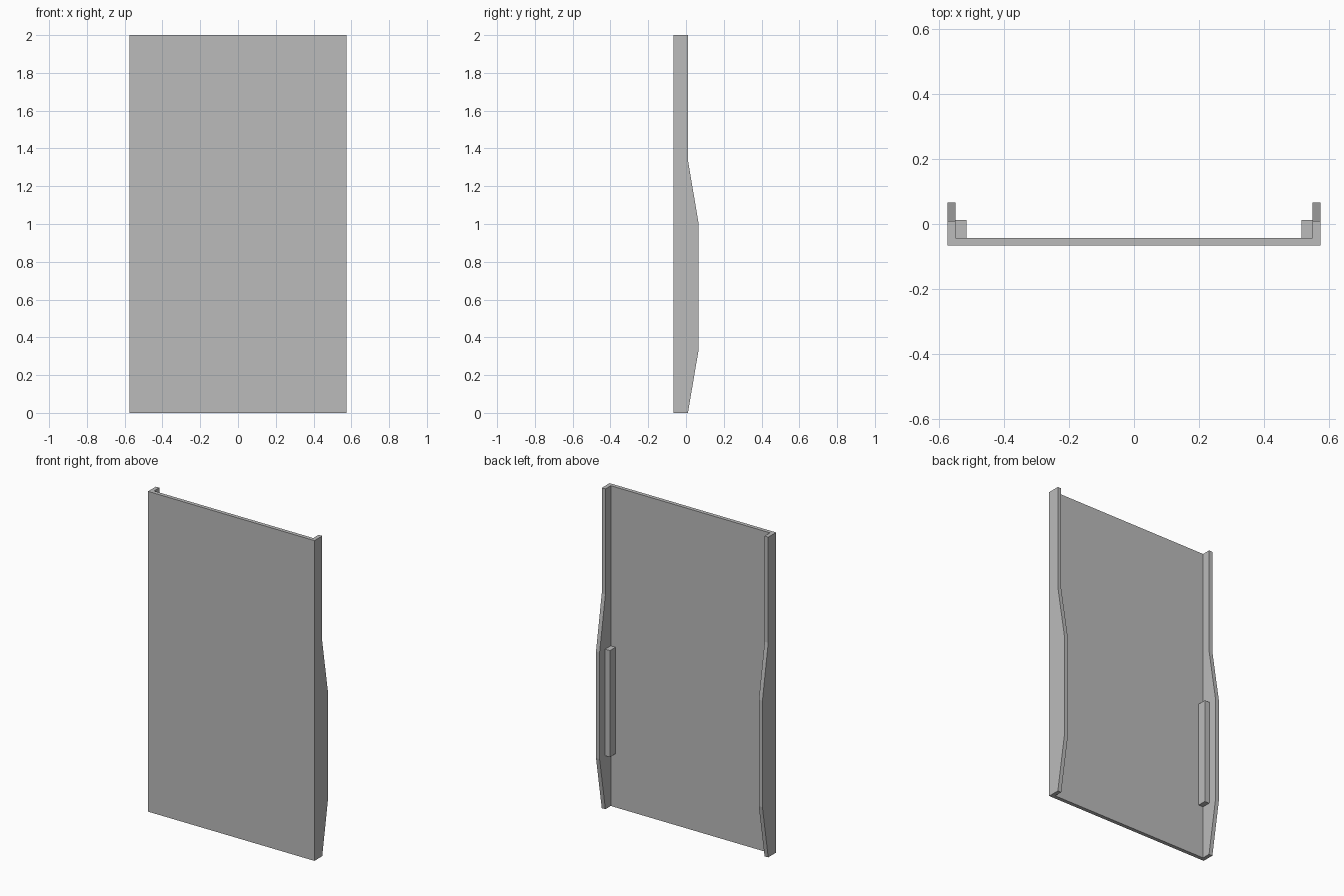
import bpy
import bmesh

cube = bpy.data.objects.get("Cube")
if cube:
    bpy.data.objects.remove(cube, do_unlink=True)

HALF_WIDTH = 0.575
FLANGE = 0.025
FRONT, PANEL_BACK, RIM = -0.067, -0.043, 0.01

grey = bpy.data.materials.new("plain_grey")
grey.use_nodes = True
colour = (0.5, 0.5, 0.5, 1)
grey.diffuse_color = colour
grey.node_tree.nodes["Principled BSDF"].inputs["Base Color"].default_value = colour


def extrude_x(name, profile, x0, x1):
    """Extrude a (y, z) profile from x0 to x1."""
    bm = bmesh.new()
    face = bm.faces.new([bm.verts.new((x0, y, z)) for y, z in profile])
    result = bmesh.ops.extrude_face_region(bm, geom=[face])
    verts = [v for v in result["geom"] if isinstance(v, bmesh.types.BMVert)]
    bmesh.ops.translate(bm, verts=verts, vec=(x1 - x0, 0, 0))
    bmesh.ops.recalc_face_normals(bm, faces=bm.faces)
    mesh = bpy.data.meshes.new(name)
    bm.to_mesh(mesh)
    bm.free()
    mesh.materials.append(grey)
    obj = bpy.data.objects.new(name, mesh)
    bpy.context.collection.objects.link(obj)
    return obj


def rectangle(y0, y1, z0, z1):
    return [(y0, z0), (y1, z0), (y1, z1), (y0, z1)]


# Flat front sheet between the two side flanges
inner = HALF_WIDTH - FLANGE
extrude_x("front_panel", rectangle(FRONT, PANEL_BACK, 0, 2), -inner, inner)

# Side flange that widens towards the back over its lower half
flange_profile = [(FRONT, 0), (RIM, 0), (0.067, 0.335), (0.067, 1.0),
                  (RIM, 1.34), (RIM, 2), (FRONT, 2)]
grip_profile = rectangle(PANEL_BACK, 0.012, 0.335, 1.0)

for side, sign in (("left", 1), ("right", -1)):
    extrude_x(side + "_flange", flange_profile, sign * inner, sign * HALF_WIDTH)
    # Small block in the corner behind the panel
    extrude_x(side + "_grip_block", grip_profile, sign * 0.517, sign * inner)
